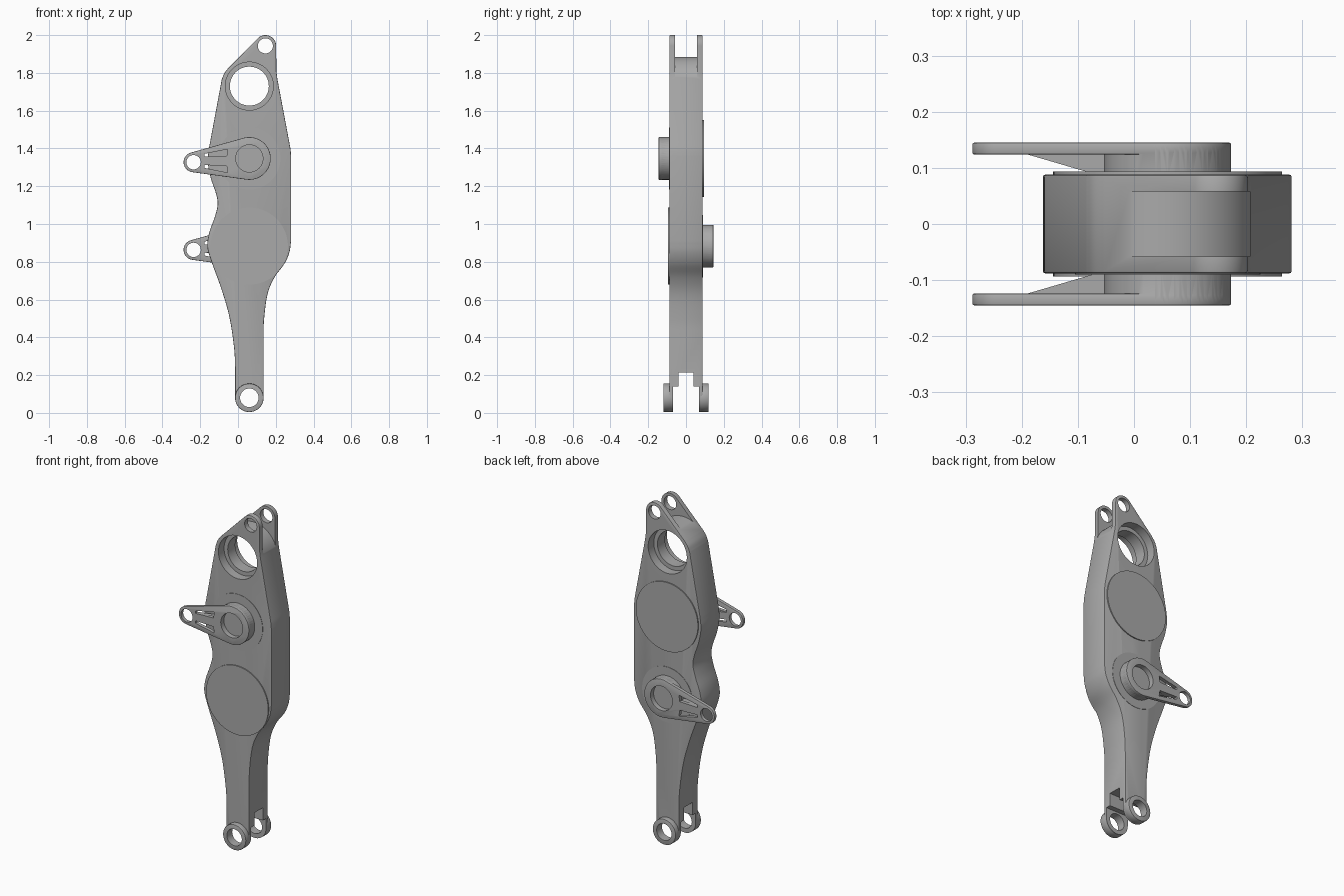
import bpy
import bmesh
import math
from mathutils import Vector

cube = bpy.data.objects.get("Cube")
if cube:
    bpy.data.objects.remove(cube, do_unlink=True)

metal = bpy.data.materials.new("plain_grey_metal")
metal.use_nodes = True
grey = (0.4, 0.4, 0.4, 1)
metal.diffuse_color = grey
metal.node_tree.nodes["Principled BSDF"].inputs["Base Color"].default_value = grey


def arc(cx, cz, r, start, end, n=24):
    """Points on an arc, angles in degrees."""
    steps = [math.radians(start + (end - start) * i / n) for i in range(n + 1)]
    return [(cx + r * math.cos(a), cz + r * math.sin(a)) for a in steps]


def circle(cx, cz, r, n=64):
    return arc(cx, cz, r, 0, 360, n)[:-1]


def spline(points, n=5):
    """Smooth curve through the points."""
    p = [Vector(q) for q in points]
    p = [2 * p[0] - p[1]] + p + [2 * p[-1] - p[-2]]
    out = []
    for a, b, c, d in zip(p, p[1:], p[2:], p[3:]):
        for i in range(n):
            t = i / n
            out.append(tuple(0.5 * (2 * b + (c - a) * t + (2 * a - 5 * b + 4 * c - d) * t * t
                                    + (3 * b - a - 3 * c + d) * t ** 3)))
    return out + [tuple(points[-1])]


def prism(name, outline, y0, y1, bevel=0):
    """Extrude an x-z outline from y0 to y1."""
    bm = bmesh.new()
    face = bm.faces.new([bm.verts.new((x, y0, z)) for x, z in outline])
    new = bmesh.ops.extrude_face_region(bm, geom=[face])["geom"]
    bmesh.ops.translate(bm, vec=(0, y1 - y0, 0),
                        verts=[v for v in new if isinstance(v, bmesh.types.BMVert)])
    bmesh.ops.recalc_face_normals(bm, faces=bm.faces)
    mesh = bpy.data.meshes.new(name)
    bm.to_mesh(mesh)
    bm.free()
    obj = bpy.data.objects.new(name, mesh)
    bpy.context.collection.objects.link(obj)
    mesh.materials.append(metal)
    if bevel:
        mod = obj.modifiers.new("edge_round", "BEVEL")
        mod.width, mod.segments = bevel, 2
        mod.limit_method, mod.angle_limit = "ANGLE", math.radians(50)
        apply(obj, mod)
    return obj


def select(obj):
    bpy.ops.object.select_all(action="DESELECT")
    obj.select_set(True)
    bpy.context.view_layer.objects.active = obj


def apply(obj, mod):
    select(obj)
    bpy.ops.object.modifier_apply(modifier=mod.name)


def cut(obj, outline, y0, y1, operation="DIFFERENCE"):
    """Remove (or add) a prism from an object."""
    tool = prism("cutter", outline, y0, y1)
    mod = obj.modifiers.new("cut", "BOOLEAN")
    mod.operation, mod.solver, mod.object = operation, "EXACT", tool
    apply(obj, mod)
    bpy.data.objects.remove(tool, do_unlink=True)


def rect(x0, z0, x1, z1):
    return [(x0, z0), (x1, z0), (x1, z1), (x0, z1)]


def finish(obj):
    select(obj)
    bpy.ops.object.shade_smooth_by_angle(angle=math.radians(30))


# Main dimensions
AXIS = 0.06
HALF = 0.088
EAR = (0.145, 1.943)
BORE_Z = 1.73
FRONT_Z, BACK_Z, FOOT_Z = 1.347, 0.883, 0.08

# Body outline, running anticlockwise from the right of the upper ear
outline = arc(*EAR, 0.057, 0, 134)
outline += spline([(-0.052, 1.825), (-0.073, 1.797), (-0.086, 1.765)])
outline += spline([(-0.154, 1.4), (-0.16, 1.33), (-0.145, 1.246), (-0.115, 1.156),
                   (-0.108, 1.1), (-0.124, 1.034), (-0.152, 0.955), (-0.162, 0.88),
                   (-0.14, 0.8), (-0.087, 0.653), (-0.045, 0.505), (-0.02, 0.336),
                   (-0.015, 0.22)])
outline += arc(AXIS, FOOT_Z, 0.075, 180, 360)
outline += spline([(0.135, 0.4), (0.138, 0.495), (0.156, 0.627), (0.193, 0.717),
                   (0.246, 0.79), (0.272, 0.85), (0.281, 0.91)])
outline += spline([(0.281, 1.36), (0.278, 1.395), (0.272, 1.43)])
outline += [(0.209, 1.765), (0.203, 1.81)]
body = prism("leg_body", outline, -HALF, HALF, 0.004)

# Groove between the ears, following the rim of the large bore
groove = arc(AXIS, BORE_Z, 0.155, 165, 15, 40)
groove += [(0.4, groove[-1][1]), (0.4, 2.2), (-0.3, 2.2), (-0.3, groove[0][1])]
cut(body, groove, -0.058, 0.058)

# Stepped bore, ear holes and lower fork
cut(body, circle(AXIS, BORE_Z, 0.103), -0.3, 0.3)
for side in (-1, 1):
    cut(body, circle(AXIS, BORE_Z, 0.127), side * 0.035, side * 0.2)
cut(body, circle(*EAR, 0.04, 40), -0.3, 0.3)
cut(body, rect(-0.2, -0.1, 0.3, 0.215), -0.04, 0.04)
cut(body, rect(-0.2, -0.1, 0.3, 0.14), -0.07, 0.07)
cut(body, circle(AXIS, FOOT_Z, 0.049, 48), -0.3, 0.3)
finish(body)

# Round lugs on the lower fork
for side, name in ((-1, "front_foot_lug"), (1, "back_foot_lug")):
    lug = prism(name, circle(AXIS, FOOT_Z, 0.0755), side * 0.074, side * 0.12, 0.004)
    cut(lug, circle(AXIS, FOOT_Z, 0.049, 48), -0.3, 0.3)
    finish(lug)


def crank(name, side, hub_z):
    """Hub with a tapered arm, two slots and an eye, on one side of the body."""
    inner, plate, outer = side * 0.08, side * 0.124, side * 0.145
    eye = Vector((-0.235, hub_z - 0.02))
    hub = Vector((AXIS, hub_z))
    axis = math.degrees(math.atan2(eye.y - hub.y, eye.x - hub.x)) % 360
    spread = math.degrees(math.acos((0.113 - 0.053) / (eye - hub).length))
    arm = arc(*hub, 0.113, axis + spread - 360, axis - spread, 48)
    arm += arc(*eye, 0.053, axis - spread, axis + spread, 24)
    obj = prism(name, arm, plate, outer, 0.003)
    cut(obj, circle(*hub, 0.113), inner, side * 0.135, "UNION")
    cut(obj, circle(*hub, 0.072), side * 0.115, side * 0.3)
    cut(obj, circle(*eye, 0.038, 40), -0.3, 0.3)
    mid = hub_z - 0.013
    for s in (-1, 1):
        slot = [(-0.178, mid + s * 0.022), (-0.06, mid + s * 0.026),
                (-0.055, mid + s * 0.062), (-0.178, mid + s * 0.037)]
        cut(obj, slot, side * 0.1, side * 0.3)
    finish(obj)

    # Sloping rib under the arm
    rib = prism(name + "_rib", rect(-0.19, mid - 0.021, -0.04, mid + 0.021),
                side * 0.126, side * 0.124)
    for v in rib.data.vertices:
        if abs(v.co.y) < 0.125 and v.co.x > -0.1:
            v.co.y = side * 0.08
    finish(rib)


for side, name, hub_z, cap_z in ((-1, "front", FRONT_Z, BACK_Z), (1, "back", BACK_Z, FRONT_Z)):
    crank(name + "_crank_arm", side, hub_z)
    finish(prism(name + "_hub_seat", circle(AXIS, hub_z, 0.165), side * 0.08, side * 0.09))
    finish(prism(name + "_cover_disc", circle(AXIS, cap_z, 0.204, 96), side * 0.08, side * 0.094))
